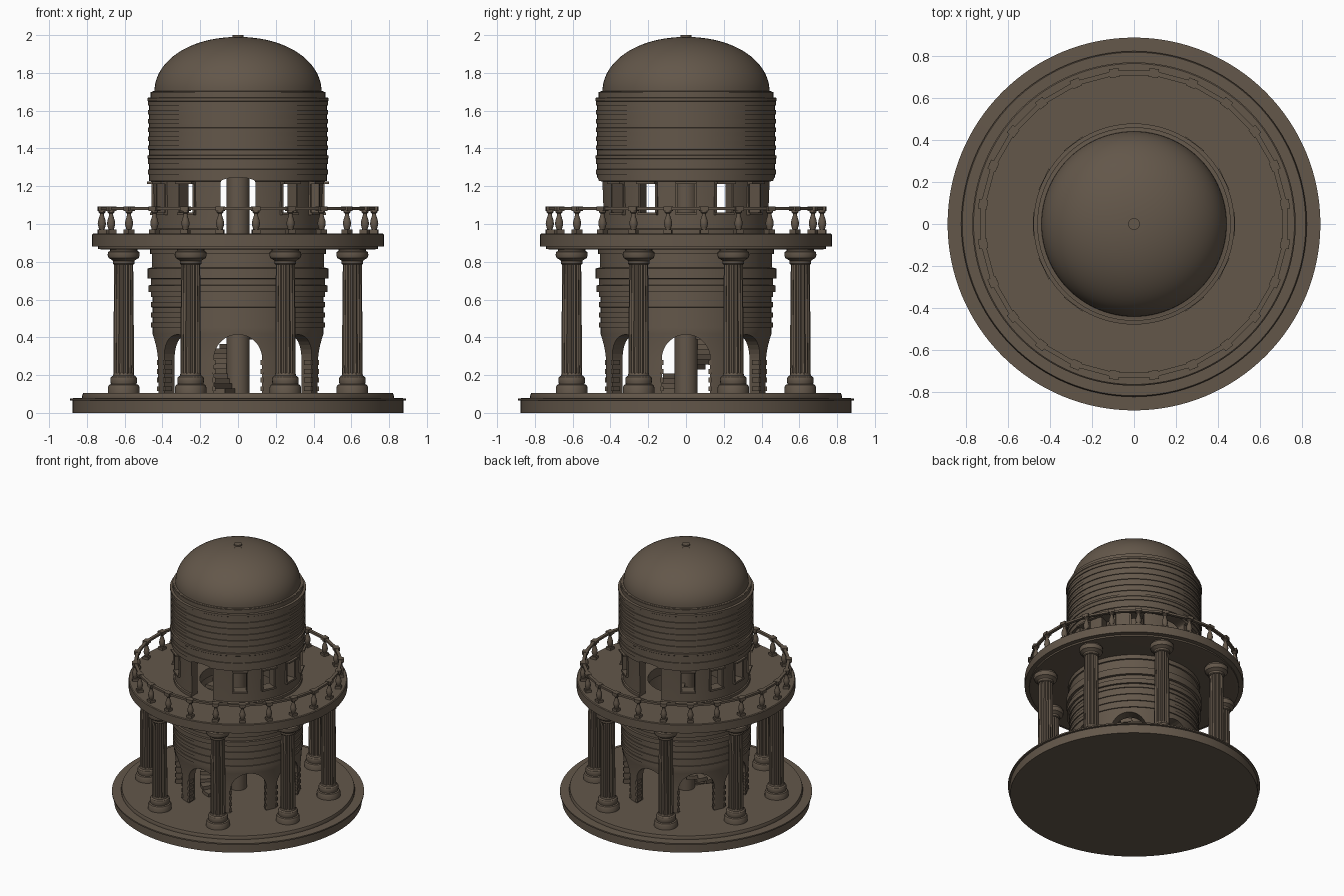
import bpy, bmesh, math
from mathutils import Matrix

if "Cube" in bpy.data.objects:
    bpy.data.objects.remove(bpy.data.objects["Cube"])

mat = bpy.data.materials.new("weathered brown stone")
mat.diffuse_color = (0.125, 0.095, 0.068, 1)
mat.use_nodes = True
mat.node_tree.nodes["Principled BSDF"].inputs["Base Color"].default_value = mat.diffuse_color


def finish(bm, name, smooth=True):
    bmesh.ops.remove_doubles(bm, verts=bm.verts, dist=1e-5)
    bmesh.ops.recalc_face_normals(bm, faces=bm.faces)
    me = bpy.data.meshes.new(name)
    bm.to_mesh(me)
    bm.free()
    ob = bpy.data.objects.new(name, me)
    bpy.context.collection.objects.link(ob)
    me.materials.append(mat)
    if smooth:
        bpy.ops.object.select_all(action='DESELECT')
        ob.select_set(True)
        bpy.context.view_layer.objects.active = ob
        bpy.ops.object.shade_smooth_by_angle(angle=math.radians(30))
    return ob


def lathe(bm, prof, segs=96, closed=False, flute=1.0, at=None):
    """Revolve (r, z) points; flute scales every other spoke."""
    rings = []
    for r, z in prof:
        ring = []
        for i in range(segs):
            a = 2 * math.pi * i / segs
            k = r * (flute if i % 2 else 1)
            v = bm.verts.new((k * math.cos(a), k * math.sin(a), z))
            if at:
                v.co = at @ v.co
            ring.append(v)
        rings.append(ring)
    n = len(rings)
    for j in range(n if closed else n - 1):
        p, q = rings[j], rings[(j + 1) % n]
        for i in range(segs):
            k = (i + 1) % segs
            bm.faces.new((p[i], p[k], q[k], q[i]))
    if not closed:
        for ring in (rings[0], rings[-1]):
            bm.faces.new(ring)


def box(bm, angle, r0, r1, w, z0, z1, off=0):
    """Box whose x axis points outward at the given angle."""
    m = (Matrix.Rotation(angle, 4, 'Z')
         @ Matrix.Translation(((r0 + r1) / 2, off, (z0 + z1) / 2))
         @ Matrix.Diagonal((r1 - r0, w, z1 - z0, 1)))
    bmesh.ops.create_cube(bm, size=1, matrix=m)


def arch(bm, angle, r0, r1, half, z0, spring, rise, n=16):
    """Radial prism with an arched top."""
    pts = [(-half, z0), (half, z0)] + [
        (half * math.cos(math.pi * i / n), spring + rise * math.sin(math.pi * i / n)) for i in range(n + 1)]
    rot = Matrix.Rotation(angle, 4, 'Z')
    a = [bm.verts.new(rot @ Matrix.Translation((r0, y, z)).translation) for y, z in pts]
    b = [bm.verts.new(rot @ Matrix.Translation((r1, y, z)).translation) for y, z in pts]
    bm.faces.new(a)
    bm.faces.new(b[::-1])
    for i in range(len(pts)):
        k = (i + 1) % len(pts)
        bm.faces.new((a[i], b[i], b[k], a[k]))


def cut(ob, cutter):
    mod = ob.modifiers.new("openings", 'BOOLEAN')
    mod.operation, mod.solver, mod.object = 'DIFFERENCE', 'EXACT', cutter
    bpy.context.view_layer.update()
    dg = bpy.context.evaluated_depsgraph_get()
    me = bpy.data.meshes.new_from_object(ob.evaluated_get(dg))
    ob.modifiers.clear()
    ob.data = me
    bpy.data.objects.remove(cutter)


def courses(z0, z1, rows, r, d):
    """Wall profile of alternating stone courses."""
    out, h = [], (z1 - z0) / rows
    for i in range(rows):
        k = r + (d if i % 2 else 0)
        out += [(k, z0 + i * h), (k, z0 + (i + 1) * h - 0.0005)]
    return out


R = math.radians

# stepped round base
bm = bmesh.new()
lathe(bm, [(.875, 0), (.875, .065), (.89, .067), (.89, .077), (.825, .079), (.825, .092), (.82, .105)], 128)
finish(bm, "base_platform")

# lower tower wall with eight arches
bm = bmesh.new()
prof = ([(.37, .1), (.44, .1), (.443, .29), (.452, .42)] + courses(.425, .64, 8, .453, .007)
        + [(.475, .64), (.475, .675), (.46, .677), (.46, .71), (.478, .712), (.478, .765), (.455, .77)]
        + [(.455, .84), (.465, .842), (.465, .88), (.37, .88)])
lathe(bm, prof, 96, True)
low = finish(bm, "lower_tower_wall")
bm = bmesh.new()
for i in range(8):
    arch(bm, R(45 * i + .01), .25, .6, .128, .05, .287, .128)
cut(low, finish(bm, "arch_cutter", False))

# jamb stones beside the arches
bm = bmesh.new()
for i in range(8):
    for s in (-1, 1):
        for j in range(4):
            z = .115 + j * .046
            box(bm, R(45 * i), .375, .428, .014, z, z + .026, s * .127)
finish(bm, "arch_jamb_stones", False)

# balcony deck
bm = bmesh.new()
lathe(bm, [(.27, .88), (.72, .865), (.74, .868), (.74, .88), (.772, .882), (.772, .945), (.766, .95), (.27, .95)], 128, True)
finish(bm, "balcony_deck")

# upper tower wall with doors and windows
bm = bmesh.new()
prof = ([(.38, .94), (.455, .94), (.455, .97), (.447, .975), (.447, 1.09), (.452, 1.225), (.47, 1.228)]
        + courses(1.235, 1.345, 4, .470, .006) + [(.479, 1.347), (.479, 1.362), (.47, 1.365)]
        + courses(1.37, 1.65, 12, .470, .006)
        + [(.48, 1.652), (.48, 1.668), (.462, 1.67), (.462, 1.70), (.38, 1.70)])
lathe(bm, prof, 96, True)
up = finish(bm, "upper_tower_wall")
windows = [s + d for s in (-90, 90) for d in (-63.5, -37, 37, 63.5)] + [0, 180]
bm = bmesh.new()
for a in windows:
    box(bm, R(a + .01), .3, .6, .09, 1.06, 1.215)
for a in (-90, 90):
    arch(bm, R(a + .01), .3, .6, .092, .951, 1.222, .024)
cut(up, finish(bm, "opening_cutter", False))

# window frames
bm = bmesh.new()
for a in windows:
    box(bm, R(a), .42, .482, .11, 1.212, 1.224)
    box(bm, R(a), .42, .465, .11, 1.048, 1.062)
    for s in (-1, 1):
        box(bm, R(a), .42, .457, .012, 1.06, 1.214, s * .049)
finish(bm, "window_frames", False)

# dome and finial cap
bm = bmesh.new()
lathe(bm, [(.455, 1.685), (.455, 1.702), (.442, 1.704)]
      + [(.442 * math.cos(R(t)) ** .95, 1.704 + .286 * math.sin(R(t))) for t in range(4, 89, 4)], 96)
finish(bm, "dome")
bm = bmesh.new()
lathe(bm, [(.05, 1.97), (.05, 1.989), (.028, 1.99), (.028, 2.0)], 24)
finish(bm, "dome_cap")

# columns: round moulded base, fluted shaft, capital
base, shaft, cap = bmesh.new(), bmesh.new(), bmesh.new()
for i in range(8):
    a = R(22.5 + 45 * i)
    m = Matrix.Translation((.655 * math.cos(a), .655 * math.sin(a), 0))
    lathe(base, [(.084, .1), (.084, .135), (.078, .148), (.068, .152), (.07, .165), (.071, .18),
                 (.067, .19), (.057, .197), (.054, .21)], 24, at=m)
    lathe(shaft, [(.055, .2), (.053, .5), (.05, .81)], 32, flute=.88, at=m)
    lathe(cap, [(.052, .785), (.057, .79), (.057, .805), (.066, .812), (.08, .82), (.085, .835),
                (.083, .852), (.072, .858), (.072, .87)], 24, at=m)
finish(base, "column_bases")
finish(shaft, "column_shafts", False)
finish(cap, "column_capitals")

# balustrade: 24 turned balusters under a faceted rail
bm = bmesh.new()
for i in range(24):
    a = R(7.5 + 15 * i)
    m = Matrix.Translation((.727 * math.cos(a), .727 * math.sin(a), 0))
    lathe(bm, [(.012, .965), (.018, .985), (.022, 1.0), (.019, 1.02), (.011, 1.045), (.011, 1.055),
               (.018, 1.062), (.018, 1.075)], 12, at=m)
    box(bm, a, .706, .748, .042, .948, .97)
    box(bm, a, .706, .748, .046, 1.07, 1.092)
lathe(bm, [(.715, 1.073), (.738, 1.073), (.738, 1.089), (.715, 1.089)], 24, True,
      at=Matrix.Rotation(R(7.5), 4, 'Z'))
finish(bm, "balustrade")

# central pillar and spiral stair
bm = bmesh.new()
lathe(bm, [(.062, .1), (.062, 1.72)], 32)
finish(bm, "central_pillar")
bm = bmesh.new()
for i in range(32):
    a0, a1 = R(255 - 16 * i), R(255 - 16 * (i + 1.1))
    z1 = .13 + i * .0262
    pts = [(.055, a0), (.27, a0), (.27, (a0 + a1) / 2), (.27, a1), (.055, a1)]
    lo, hi = [[bm.verts.new((r * math.cos(a), r * math.sin(a), z)) for r, a in pts] for z in (z1 - .03, z1)]
    bm.faces.new(lo)
    bm.faces.new(hi[::-1])
    for k in range(5):
        bm.faces.new((lo[k], lo[(k + 1) % 5], hi[(k + 1) % 5], hi[k]))
finish(bm, "spiral_stair", False)
